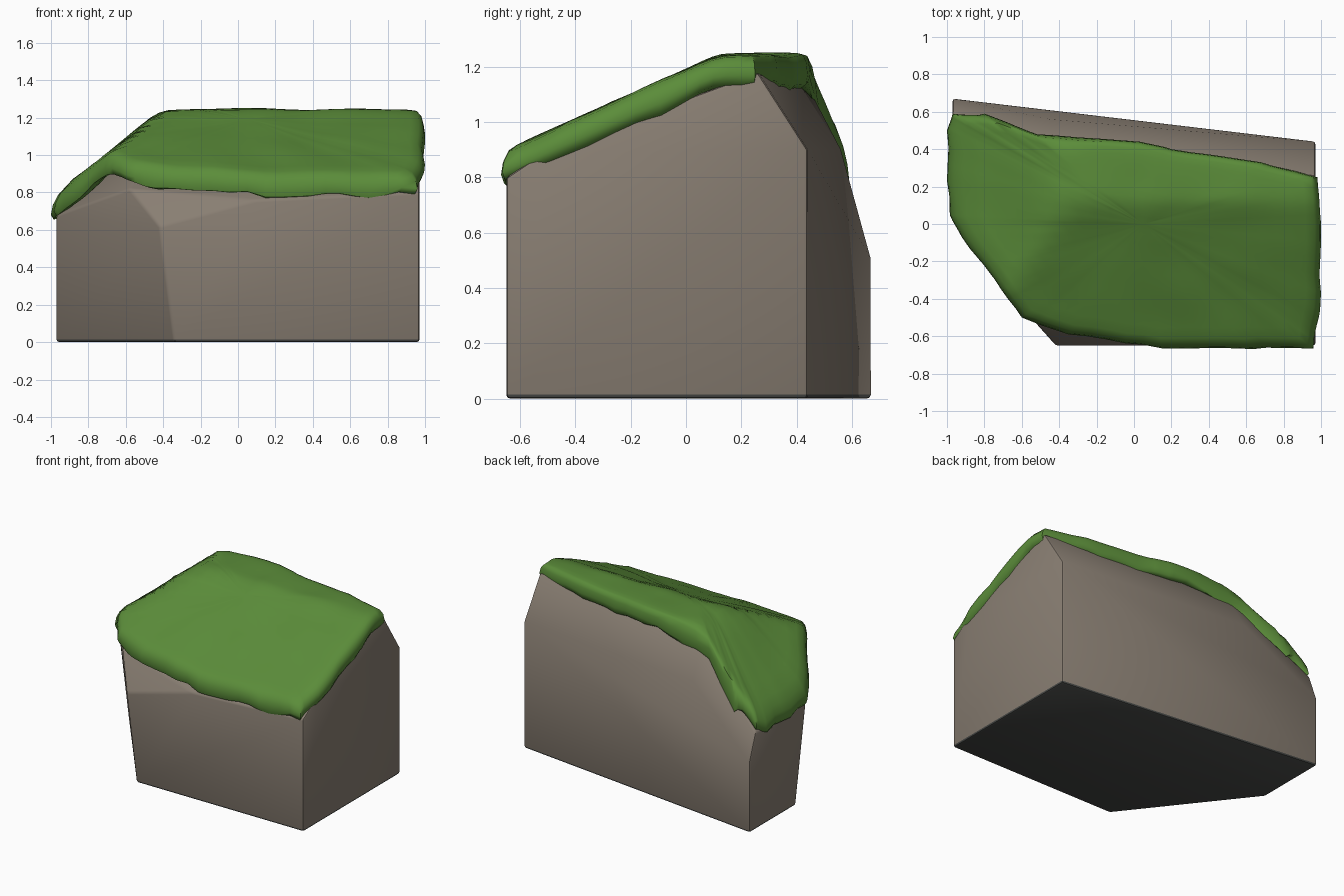
import bpy, bmesh, math
from mathutils import Vector, noise

if "Cube" in bpy.data.objects:
    bpy.data.objects.remove(bpy.data.objects["Cube"])


def material(name, rgb):
    m = bpy.data.materials.new(name)
    m.use_nodes = True
    m.diffuse_color = (*rgb, 1)
    bsdf = m.node_tree.nodes["Principled BSDF"]
    bsdf.inputs["Base Color"].default_value = (*rgb, 1)
    bsdf.inputs["Roughness"].default_value = 0.9
    return m


def finish(bm, name, mats, angle):
    bmesh.ops.recalc_face_normals(bm, faces=bm.faces)
    mesh = bpy.data.meshes.new(name)
    bm.to_mesh(mesh)
    bm.free()
    for m in mats:
        mesh.materials.append(m)
    ob = bpy.data.objects.new(name, mesh)
    bpy.context.collection.objects.link(ob)
    bpy.ops.object.select_all(action='DESELECT')
    ob.select_set(True)
    bpy.context.view_layer.objects.active = ob
    bpy.ops.object.shade_smooth_by_angle(angle=math.radians(angle))
    return ob


stone = material("warm grey stone", (0.25, 0.21, 0.17))
underside = material("dark grey underside", (0.065, 0.068, 0.064))
grass = material("grass green", (0.105, 0.265, 0.042))

# Rock: convex block with a five-sided foot and a sloping top
foot = [(.97, -.65), (.97, .44), (-.97, .67), (-.97, .155), (-.34, -.65)]
crown = [(.97, -.65, .8), (.97, -.5, .9), (.97, .26, 1.18), (.97, .44, .9),
         (-.97, .67, .5), (-.97, .6, .69), (-.97, .04, .68),
         (-.42, -.65, .62), (.1, -.65, .76), (-.58, -.47, .82),
         (-.42, .42, 1.17), (-.45, .56, .9)]
bm = bmesh.new()
for p in [(x, y, 0) for x, y in foot] + crown:
    bm.verts.new(p)
hull = bmesh.ops.convex_hull(bm, input=bm.verts)
bmesh.ops.delete(bm, geom=list({v for v in bm.verts if not v.link_faces}), context='VERTS')
bmesh.ops.dissolve_limit(bm, angle_limit=math.radians(3), verts=bm.verts, edges=bm.edges)
sharp = [e for e in bm.edges if e.calc_face_angle(0) > 0.35]
bmesh.ops.bevel(bm, geom=sharp, offset=0.014, segments=2, profile=0.5,
                affect='EDGES', clamp_overlap=True)
for f in bm.faces:
    f.material_index = 1 if f.calc_center_median().z < 0.012 else 0
finish(bm, "rock_block", [stone, underside], 35)

# Grass: rings of a rounded outline draped over the sloping top
outline = [(-.97, .59), (-.8, .59), (-.52, .48), (.03, .44), (.2, .4), (.68, .33),
           (.98, .25), (1.0, 0), (.995, -.46), (.96, -.665), (.55, -.665), (.15, -.665),
           (-.35, -.59), (-.6, -.5), (-.78, -.25), (-.9, -.1), (-.985, .05), (-1, .5)]
centre = Vector((.05, 0))


def top_height(x, y):
    front = 1.19 + .45 * y
    left = .78 + .82 * (x + .98)
    back = 1.25 - 2.6 * (y - .44)
    return min(front, left, back, 1.245)


def rim_points(steps=5):
    pts = []
    for i, a in enumerate(outline):
        a, b = Vector(a), Vector(outline[(i + 1) % len(outline)])
        for k in range(steps):
            p = a.lerp(b, k / steps)
            if k:
                p += (p - centre) * .015 * noise.noise((p.x * 6, p.y * 6, 3))
            p.x = max(-1, min(1, p.x))
            pts.append(p)
    return pts


# Each ring: distance from the centre, drop below the top surface
rings = [(t / 12, 0) for t in range(1, 12)]
rings += [(.965, .008), (.99, .035), (1, .075), (.985, .11), (.94, .125), (.88, .12)]
bm = bmesh.new()
rim = rim_points()
loops = []
for t, drop in rings:
    loop = []
    for p in rim:
        q = centre.lerp(p, t)
        bump = .012 * noise.noise((q.x * 4, q.y * 4, 0))
        ragged = 1 + .3 * noise.noise((p.x * 5, p.y * 5, 7))
        loop.append(bm.verts.new((q.x, q.y, top_height(q.x, q.y) + bump - drop * ragged)))
    loops.append(loop)
n = len(rim)
for a, b in zip(loops, loops[1:]):
    for i in range(n):
        j = (i + 1) % n
        bm.faces.new((a[i], a[j], b[j], b[i]))
hub = bm.verts.new((centre.x, centre.y, top_height(*centre)))
for i in range(n):
    bm.faces.new((hub, loops[0][i], loops[0][(i + 1) % n]))
# Soften the creases between slopes
inner = [v for loop in loops[:11] for v in loop]
for _ in range(2):
    bmesh.ops.smooth_vert(bm, verts=inner, factor=.5, use_axis_z=True)
finish(bm, "grass_cap", [grass], 60)
